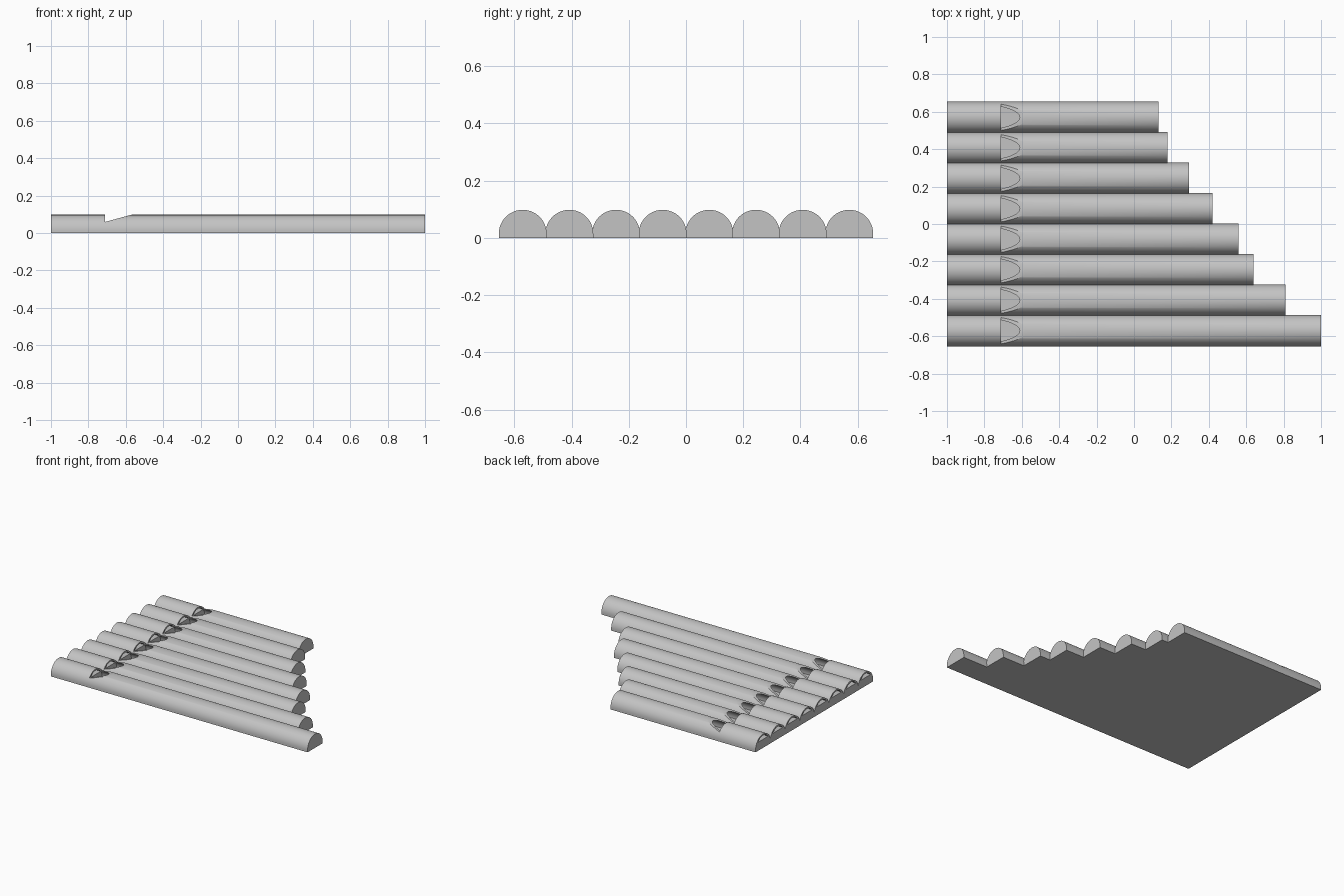
import bpy
import bmesh
from math import asin, cos, sin, pi, radians

if "Cube" in bpy.data.objects:
    bpy.data.objects.remove(bpy.data.objects["Cube"], do_unlink=True)

PITCH = 0.163           # spacing between pipes
RADIUS = 0.0835         # outer radius of the arch
CENTRE = 0.0145         # height of the arch centre
WALL = 0.011
BACK = -1.0             # blowing end
LIP = -0.71             # upright side of the sound hole
SILL = 0.06             # top of the plug under the windway
PIPE_ENDS = [1.0, 0.81, 0.64, 0.56, 0.42, 0.295, 0.18, 0.13]

grey = bpy.data.materials.new("plain_grey")
grey.use_nodes = True
grey.diffuse_color = (0.55, 0.55, 0.55, 1)
grey.node_tree.nodes["Principled BSDF"].inputs["Base Color"].default_value = (0.55, 0.55, 0.55, 1)


def prism(name, points, offset):
    """Solid made by sweeping a closed loop of 3D points along an offset."""
    bm = bmesh.new()
    face = bm.faces.new([bm.verts.new(p) for p in points])
    swept = bmesh.ops.extrude_face_region(bm, geom=[face], use_keep_orig=True)["geom"]
    bmesh.ops.translate(bm, vec=offset, verts=[v for v in swept if isinstance(v, bmesh.types.BMVert)])
    bmesh.ops.recalc_face_normals(bm, faces=bm.faces)
    mesh = bpy.data.meshes.new(name)
    bm.to_mesh(mesh)
    bm.free()
    obj = bpy.data.objects.new(name, mesh)
    bpy.context.collection.objects.link(obj)
    return obj


def arch(name, y, x0, x1, radius, floor, steps=40):
    """Round-topped bar along x, standing on the given floor height."""
    start = asin(max(0, floor - CENTRE) / radius)
    angles = [start + (pi - 2 * start) * i / steps for i in range(steps + 1)]
    points = [(x0, y + radius * cos(a), CENTRE + radius * sin(a)) for a in angles]
    if floor < CENTRE:
        points += [(x0, y - radius, floor), (x0, y + radius, floor)]
    return prism(name, points, (x1 - x0, 0, 0))


def carve(obj, cutters):
    """Subtract the cutters, keep the result and drop the cutters."""
    for cutter in cutters:
        cutter.hide_render = True
        mod = obj.modifiers.new("cut", "BOOLEAN")
        mod.operation = "DIFFERENCE"
        mod.solver = "EXACT"
        mod.object = cutter
    graph = bpy.context.evaluated_depsgraph_get()
    result = bpy.data.meshes.new_from_object(obj.evaluated_get(graph))
    obj.modifiers.clear()
    obj.data = result
    for cutter in cutters:
        bpy.data.objects.remove(cutter, do_unlink=True)


for i, end in enumerate(PIPE_ENDS):
    y = (i - 3.5) * PITCH
    pipe = arch(f"pipe_{i + 1}", y, BACK, end, RADIUS, 0)
    inner = RADIUS - WALL
    # Hollow chamber, closed at the far end
    bore = arch("bore_cutter", y, LIP, end - WALL, inner, WALL)
    # Shallow windway above the plug
    windway = arch("windway_cutter", y, BACK - 0.05, LIP + 0.01, inner, SILL)
    # Sloped sound hole
    wedge = [(LIP, SILL), (LIP, 0.12), (-0.489, 0.12)]
    notch = prism("notch_cutter", [(x, y - 0.1, z) for x, z in wedge], (0, 0.2, 0))
    carve(pipe, [bore, windway, notch])

    pipe.data.materials.clear()
    pipe.data.materials.append(grey)
    bpy.ops.object.select_all(action="DESELECT")
    pipe.select_set(True)
    bpy.context.view_layer.objects.active = pipe
    bpy.ops.object.shade_smooth_by_angle(angle=radians(30))
